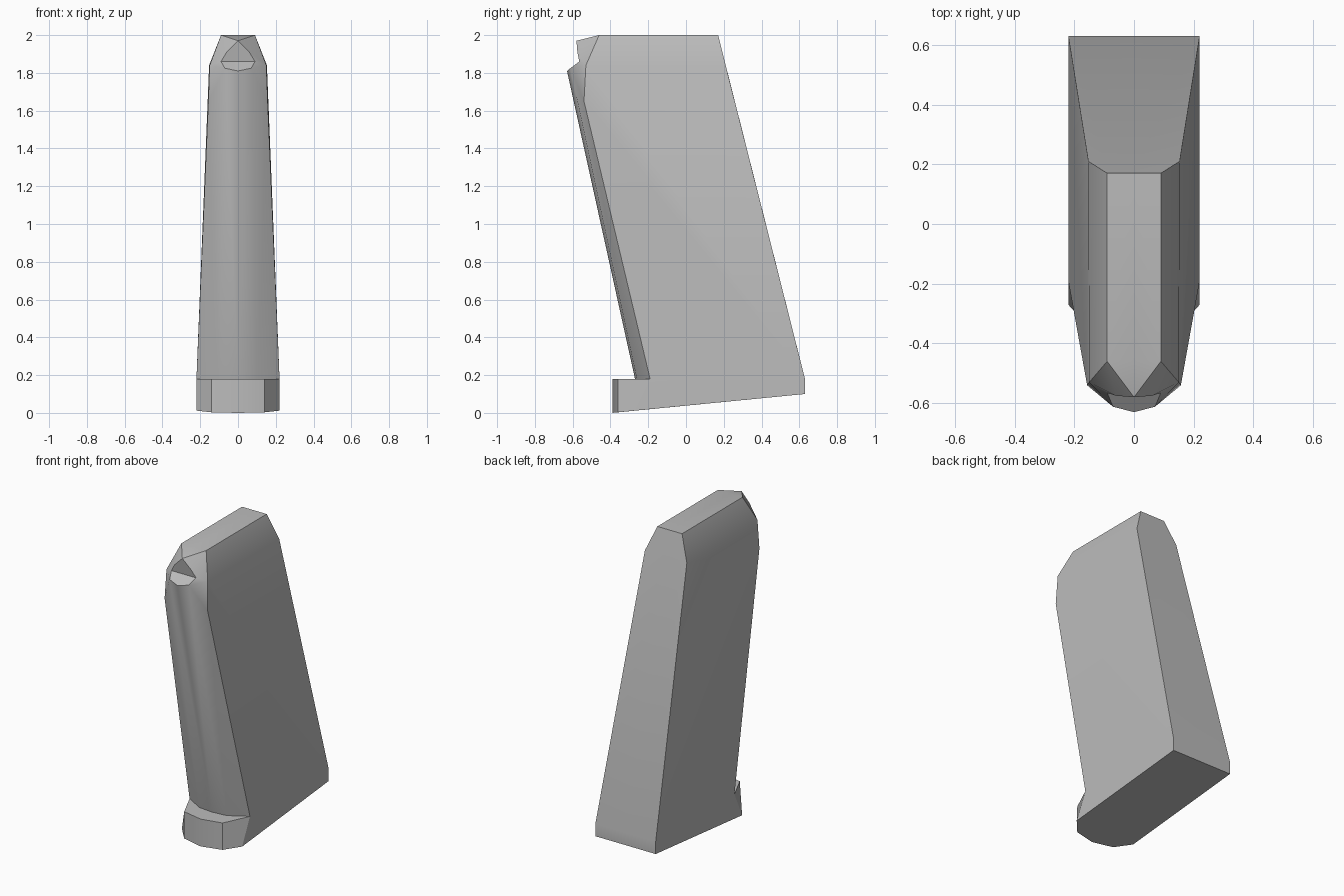
import bpy
import bmesh
import math

cube = bpy.data.objects.get("Cube")
if cube:
    bpy.data.objects.remove(cube, do_unlink=True)

# Single plain grey finish
grey = bpy.data.materials.new("plain_grey")
grey.use_nodes = True
colour = (0.5, 0.5, 0.5, 1)
grey.diffuse_color = colour
grey.node_tree.nodes["Principled BSDF"].inputs["Base Color"].default_value = colour

# Key points of the left half, mid points lie on the symmetry plane
points = {
    # Sloping floor and its projecting front lip
    "floor_back_mid": (0, .63, .1),
    "floor_back": (.22, .63, .1),
    "floor_corner": (.22, -.27, .012),
    "floor_front": (.14, -.36, .003),
    "floor_front_mid": (0, -.39, 0),
    "lip_front": (.14, -.36, .18),
    "lip_front_mid": (0, -.39, .18),
    # Foot of the leaning body
    "foot_back_mid": (0, .63, .18),
    "foot_back": (.22, .63, .18),
    "foot_corner": (.22, -.19, .18),
    "foot_front": (.1, -.26, .18),
    "foot_front_mid": (0, -.27, .18),
    # Shoulder and front of the body
    "front_corner": (.157, -.54, 1.65),
    "shoulder_front": (.15, -.53, 1.84),
    "shoulder_back": (.153, .21, 1.84),
    "chin": (.07, -.612, 1.825),
    "chin_mid": (0, -.63, 1.81),
    # Top strip and notched nose
    "top_back": (.09, .17, 2),
    "top_back_mid": (0, .17, 2),
    "top_front": (.09, -.46, 2),
    "top_front_mid": (0, -.46, 2),
    "nose_mid": (0, -.58, 1.97),
    "notch": (.06, -.575, 1.91),
    "ledge": (.09, -.565, 1.86),
    "ledge_mid": (0, -.565, 1.86),
}

panels = [
    # Floor, base walls and lip
    "floor_back_mid floor_back floor_corner floor_front floor_front_mid",
    "floor_back_mid floor_back foot_back foot_back_mid",
    "floor_back floor_corner foot_corner foot_back",
    "floor_corner floor_front lip_front foot_corner",
    "floor_front floor_front_mid lip_front_mid lip_front",
    "lip_front_mid lip_front foot_front foot_front_mid",
    "lip_front foot_corner foot_front",
    # Rounded front
    "foot_front_mid foot_front chin chin_mid",
    "foot_front foot_corner front_corner chin",
    # Side and back
    "foot_corner foot_back shoulder_back shoulder_front front_corner",
    "foot_back_mid foot_back shoulder_back top_back top_back_mid",
    # Shoulder and top
    "shoulder_back shoulder_front top_front top_back",
    "top_back_mid top_back top_front top_front_mid",
    # Cheek around the notch
    "front_corner shoulder_front chin",
    "shoulder_front top_front notch",
    "shoulder_front notch ledge",
    "shoulder_front ledge chin",
    # Nose and ledge
    "top_front_mid top_front nose_mid",
    "top_front notch nose_mid",
    "nose_mid notch ledge ledge_mid",
    "ledge_mid ledge chin chin_mid",
]

# Build both halves, weld the centre and make the normals point outwards
bm = bmesh.new()
for side in (1, -1):
    verts = {name: bm.verts.new((side * x, y, z))
             for name, (x, y, z) in points.items()}
    for panel in panels:
        bm.faces.new([verts[name] for name in panel.split()])
bmesh.ops.remove_doubles(bm, verts=bm.verts, dist=.0005)
bmesh.ops.recalc_face_normals(bm, faces=bm.faces)

mesh = bpy.data.meshes.new("magazine_body")
bm.to_mesh(mesh)
bm.free()
mesh.materials.append(grey)
body = bpy.data.objects.new("magazine_body", mesh)
bpy.context.collection.objects.link(body)

# Soft rounding with crisp corners
bpy.ops.object.select_all(action="DESELECT")
bpy.context.view_layer.objects.active = body
body.select_set(True)
bpy.ops.object.shade_smooth_by_angle(angle=math.radians(32))
